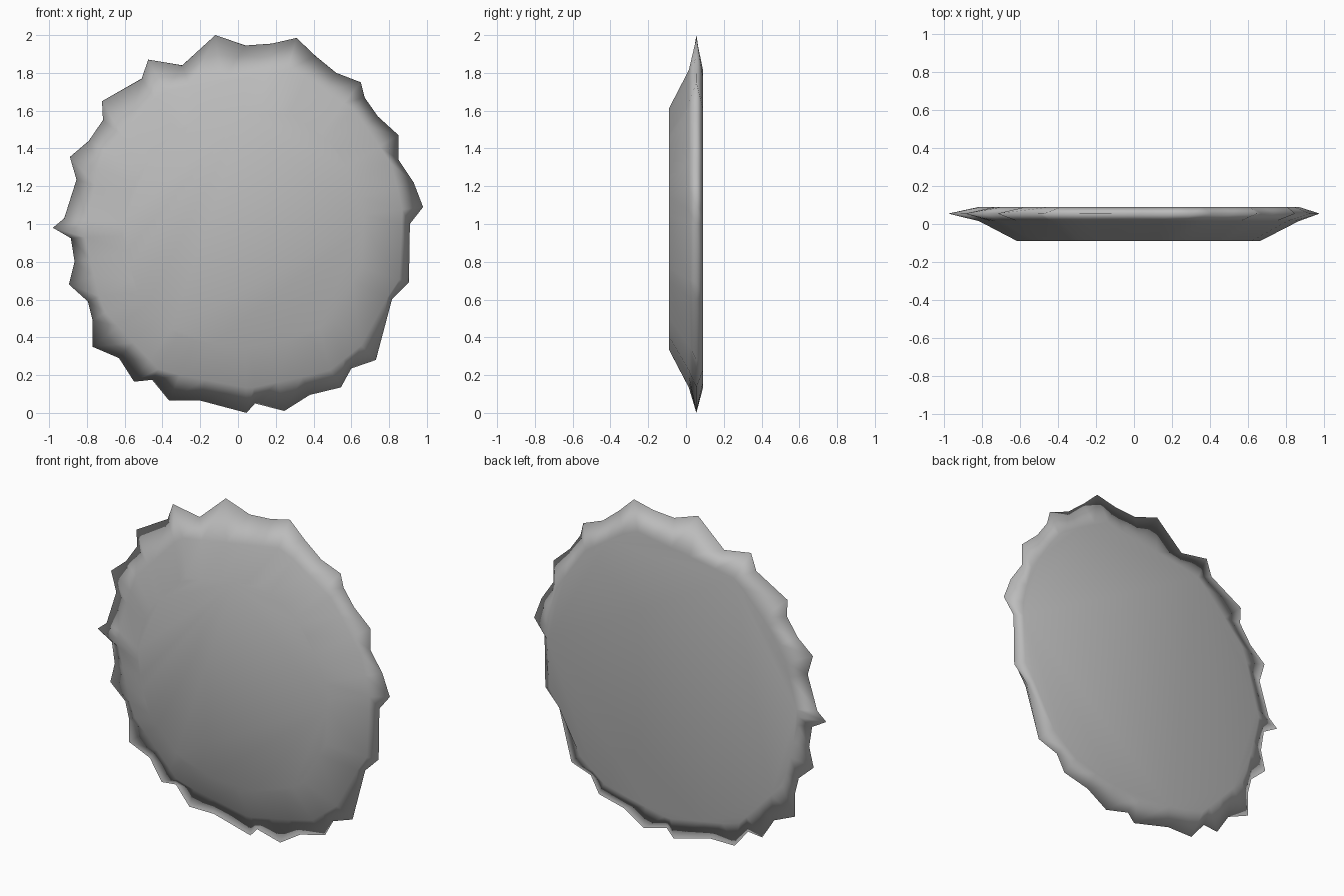
import bpy
import bmesh
from mathutils import Vector
from mathutils.geometry import intersect_line_line_2d

old = bpy.data.objects.get("Cube")
if old:
    bpy.data.objects.remove(old, do_unlink=True)

CENTRE = Vector((.02, .97))
FRONT_Y, SHOULDER_Y, TIP_Y, BACK_Y = -.09, .015, .055, .09
CAP_SCALE = .76

# Jagged rim outline (x, z), clockwise from the top
RIM = [(-.12, 2), (.04, 1.945), (.18, 1.955), (.31, 1.985), (.41, 1.89), (.52, 1.8),
       (.65, 1.75), (.67, 1.67), (.74, 1.57), (.85, 1.47), (.85, 1.34), (.93, 1.22),
       (.98, 1.09), (.91, 1), (.905, .69), (.815, .6), (.73, .28), (.6, .235),
       (.545, .135), (.38, .095), (.245, .01), (.09, .05), (.045, 0), (-.2, .065),
       (-.365, .065), (-.455, .175), (-.55, .165), (-.63, .29), (-.77, .35), (-.77, .49),
       (-.795, .59), (-.895, .68), (-.865, .8), (-.885, .925), (-.98, .98), (-.92, 1.03),
       (-.855, 1.235), (-.89, 1.355), (-.79, 1.44), (-.715, 1.55), (-.72, 1.65),
       (-.51, 1.77), (-.475, 1.87), (-.295, 1.84)]

# Corners of the flat plate inside the rim
PLATE = [(.29, 1.82), (.62, 1.6), (.81, 1.32), (.87, 1.1), (.86, .72), (.73, .42),
         (.48, .22), (.06, .13), (-.41, .22), (-.72, .55), (-.82, .97), (-.71, 1.37), (-.4, 1.7)]


def plate_point(tip):
    """Point of the plate edge on the ray from the centre to a rim tip."""
    ray = tip - CENTRE
    far = CENTRE + ray * 3
    for i, corner in enumerate(PLATE):
        hit = intersect_line_line_2d(CENTRE, far, Vector(PLATE[i - 1]), Vector(corner))
        if hit:
            reach = min((hit - CENTRE).length, ray.length * .97)
            return CENTRE + ray.normalized() * reach
    return CENTRE + ray * .9


def make_material(name, colour):
    mat = bpy.data.materials.new(name)
    mat.use_nodes = True
    mat.diffuse_color = colour
    shader = next(n for n in mat.node_tree.nodes if n.type == 'BSDF_PRINCIPLED')
    shader.inputs["Base Color"].default_value = colour
    return mat


tips = [Vector(p) for p in RIM]
plate = [plate_point(t) for t in tips]
cap = [CENTRE + (p - CENTRE) * CAP_SCALE for p in plate]

# Stack the four outlines from front to back and bridge them
bm = bmesh.new()
rings = [[bm.verts.new((p.x, y, p.y)) for p in outline]
         for outline, y in ((cap, FRONT_Y), (plate, SHOULDER_Y), (tips, TIP_Y), (plate, BACK_Y))]
for near, far in zip(rings, rings[1:]):
    for i in range(len(near)):
        bm.faces.new((near[i - 1], near[i], far[i], far[i - 1]))
bm.faces.new(rings[0])
bm.faces.new(rings[-1])
bmesh.ops.recalc_face_normals(bm, faces=bm.faces)
for face in bm.faces:
    face.smooth = True

mesh = bpy.data.meshes.new("jagged_disc")
bm.to_mesh(mesh)
bm.free()
mesh.materials.append(make_material("plain grey", (.5, .5, .5, 1)))
disc = bpy.data.objects.new("jagged_disc", mesh)
bpy.context.collection.objects.link(disc)
